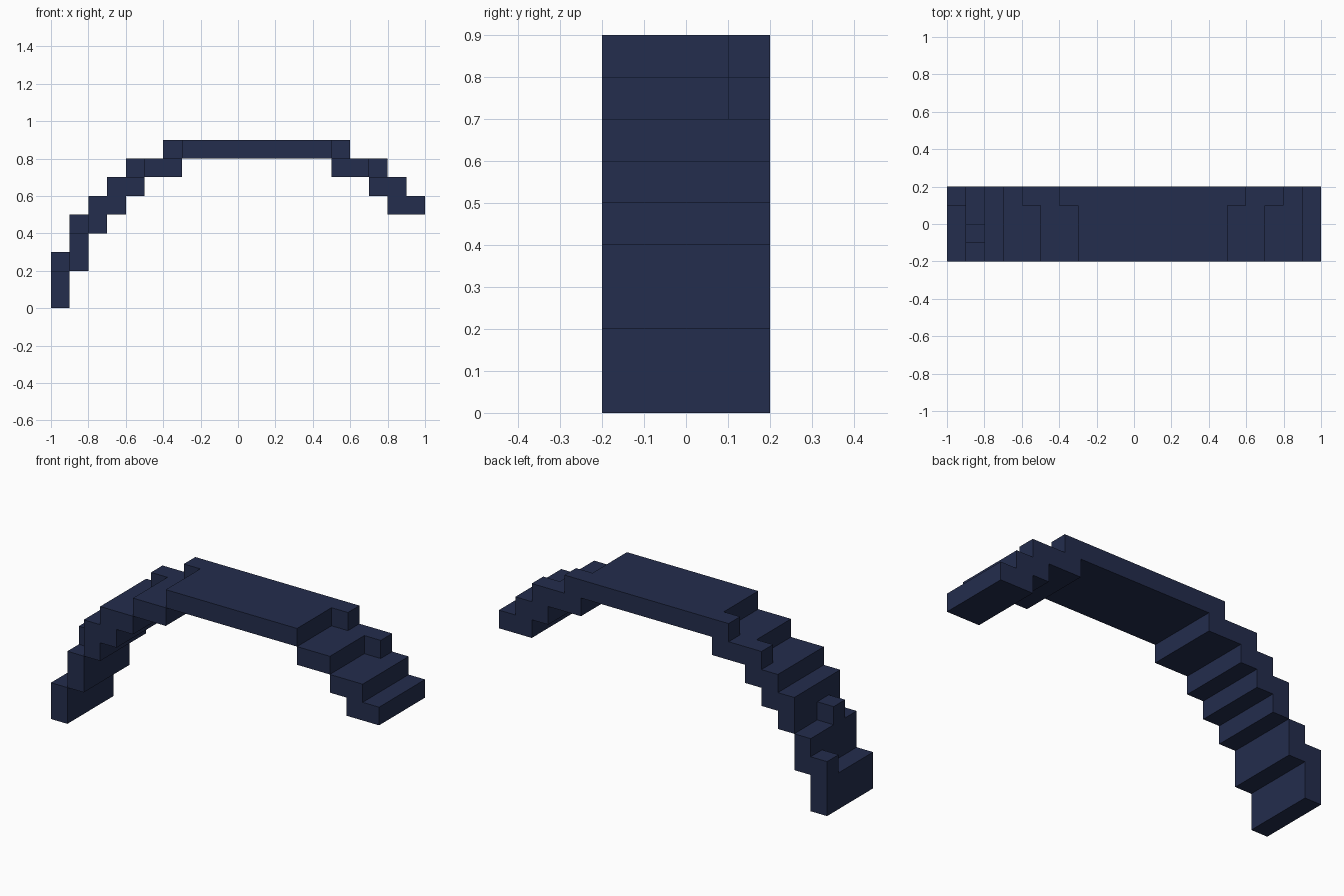
import bpy, bmesh
from mathutils import Vector

if "Cube" in bpy.data.objects:
    bpy.data.objects.remove(bpy.data.objects["Cube"])

S = 0.1  # block size

navy = bpy.data.materials.new("dark_navy")
navy.diffuse_color = (0.017, 0.026, 0.074, 1)
navy.use_nodes = True
navy.node_tree.nodes["Principled BSDF"].inputs["Base Color"].default_value = navy.diffuse_color

# Each block: x range, y range, z range in tenths of a unit
FULL, FRONT, BACK = (-2, 2), (-2, 1), (1, 2)
parts = {
    "top_deck": [((-3, 5), FRONT, (8, 9)), ((-4, 6), BACK, (8, 9))],
    "left_steps": [
        ((-10, -9), FULL, (0, 2)), ((-10, -9), BACK, (2, 3)),
        ((-9, -8), FULL, (2, 4)), ((-9, -8), (-1, 0), (4, 5)),
        ((-8, -7), FULL, (4, 5)), ((-8, -6), FULL, (5, 6)),
        ((-7, -5), FULL, (6, 7)),
        ((-5, -3), FRONT, (7, 8)), ((-6, -3), BACK, (7, 8)),
    ],
    "right_steps": [
        ((5, 7), FRONT, (7, 8)), ((5, 8), BACK, (7, 8)),
        ((7, 9), FULL, (6, 7)), ((8, 10), FULL, (5, 6)),
    ],
}


def cells(blocks):
    return {(x, y, z) for bx, by, bz in blocks
            for x in range(*bx) for y in range(*by) for z in range(*bz)}


filled = set().union(*(cells(b) for b in parts.values()))


def build(name, blocks):
    """Outer skin of the blocks, with flat areas merged into single faces."""
    bm = bmesh.new()
    for c in sorted(cells(blocks)):
        for axis in range(3):
            for side in (0, 1):
                n = list(c)
                n[axis] += 2 * side - 1
                if tuple(n) in filled:
                    continue
                u, v = (axis + 1) % 3, (axis + 2) % 3
                loop = [(0, 0), (1, 0), (1, 1), (0, 1)]
                verts = []
                for a, b in (loop if side else loop[::-1]):
                    p = Vector(c)
                    p[axis] += side
                    p[u] += a
                    p[v] += b
                    verts.append(bm.verts.new(p * S))
                bm.faces.new(verts)
    bmesh.ops.remove_doubles(bm, verts=bm.verts, dist=0.001)
    bmesh.ops.dissolve_limit(bm, angle_limit=0.01, verts=bm.verts, edges=bm.edges)
    mesh = bpy.data.meshes.new(name)
    bm.to_mesh(mesh)
    bm.free()
    mesh.materials.append(navy)
    bpy.context.collection.objects.link(bpy.data.objects.new(name, mesh))


for part, blocks in parts.items():
    build(part, blocks)
